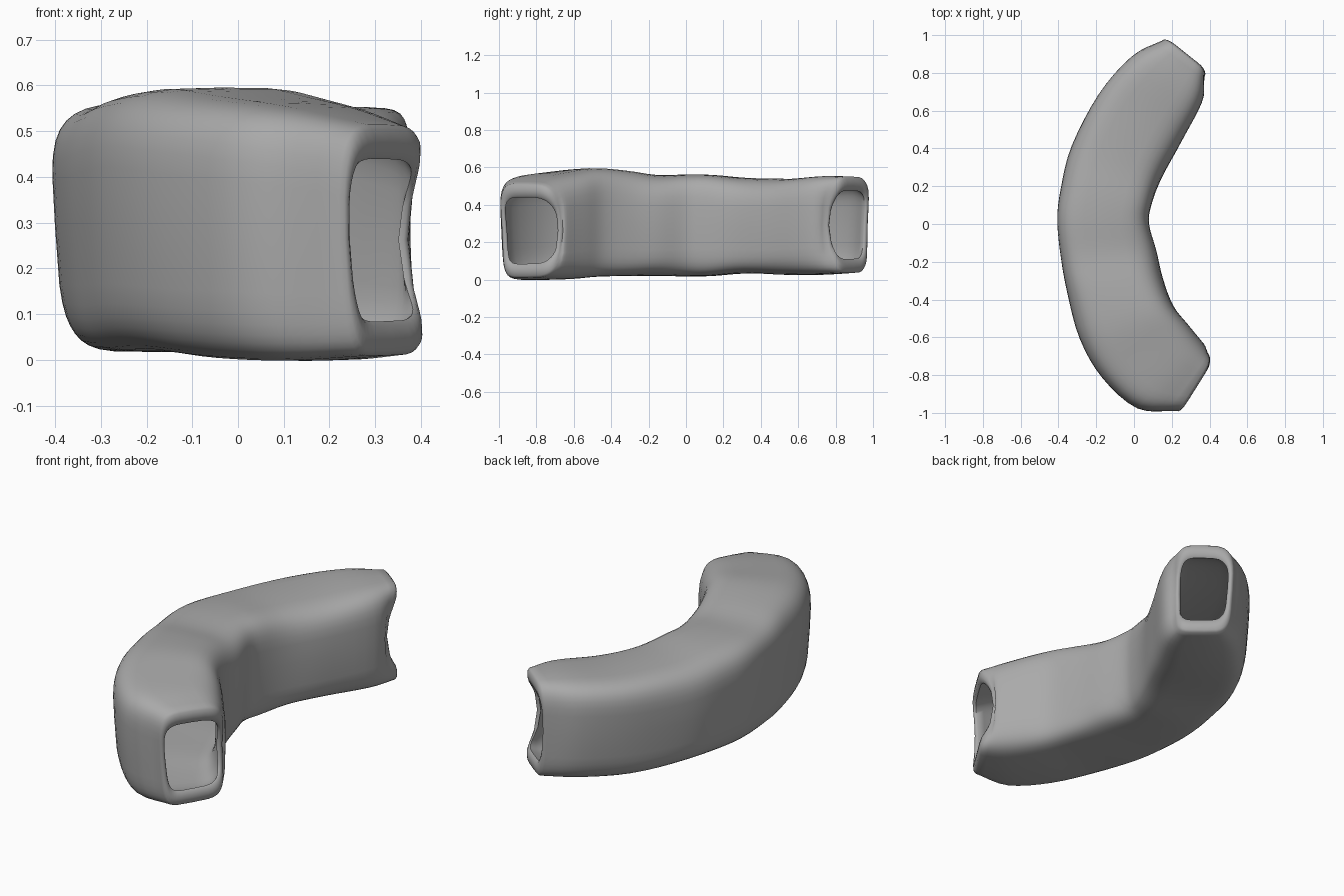
import bpy
import bmesh
from math import cos, sin, pi, copysign
from mathutils import Vector

default_cube = bpy.data.objects.get("Cube")
if default_cube:
    bpy.data.objects.remove(default_cube, do_unlink=True)

SIDES = 40         # points around the tube
STEPS = 4          # rings between two stations
SIDE_WALL = 0.03   # thickness of the upright walls
FLAT_WALL = 0.035  # thickness of the roof and floor
RIM = 0.04         # extra roof and floor thickness at the open ends
LEAN = 0.03        # how far the outer wall tucks in at the floor

# Stations from back to front: outer x, y, inner x, y, bottom z, top z
stations = [
    (0.15, 0.985, 0.395, 0.79, 0.035, 0.55),
    (-0.02, 0.89, 0.36, 0.64, 0.03, 0.555),
    (-0.2, 0.69, 0.25, 0.44, 0.025, 0.54),
    (-0.34, 0.42, 0.15, 0.25, 0.03, 0.54),
    (-0.395, 0.19, 0.095, 0.1, 0.02, 0.56),
    (-0.415, 0.02, 0.08, 0.0, 0.02, 0.565),
    (-0.4, -0.18, 0.115, -0.14, 0.02, 0.56),
    (-0.365, -0.37, 0.15, -0.28, 0.015, 0.58),
    (-0.295, -0.61, 0.21, -0.43, 0.015, 0.595),
    (-0.175, -0.82, 0.285, -0.53, 0.005, 0.58),
    (0.01, -0.985, 0.355, -0.62, 0.0, 0.555),
    (0.225, -1.005, 0.42, -0.695, 0.01, 0.515),
]


def smooth_path(points):
    """Spline through the stations."""
    pts = [Vector(p) for p in points]
    padded = [2 * pts[0] - pts[1]] + pts + [2 * pts[-1] - pts[-2]]
    path = []
    for a, b, c, d in zip(padded, padded[1:], padded[2:], padded[3:]):
        for k in range(STEPS):
            t = k / STEPS
            path.append(b + (c - a) * (t / 2)
                        + (2 * a - 5 * b + 4 * c - d) * (t * t / 2)
                        + (3 * b - a - 3 * c + d) * (t ** 3 / 2))
    return path + [pts[-1]]


def rounded(value, power):
    """Turn a circle coordinate into a rounded-box coordinate."""
    return copysign(abs(value) ** power, value)


path = smooth_path(stations)
last = len(path) - 1


def ring(index, depth=0.0, push=0.0):
    """One cross-section: depth 0 is the outer skin and 1 the inner skin;
    push moves it along the tube."""
    station = path[index]
    back = max(0, 1 - index / STEPS) ** 2            # closeness to each open end
    front = max(0, 1 - (last - index) / STEPS) ** 2
    outer = Vector((station[0], station[1], 0))
    inner = Vector((station[2], station[3], 0))
    across = (outer - inner).normalized()
    along = Vector((across.y, -across.x, 0))   # towards the back
    half_w = (outer - inner).length / 2 - depth * SIDE_WALL
    half_h = (station[5] - station[4]) / 2 - depth * (FLAT_WALL + RIM * (back + front))
    centre = (outer + inner) / 2
    centre.z = (station[4] + station[5]) / 2
    result = []
    for i in range(SIDES):
        angle = 2 * pi * i / SIDES
        power = 0.5 if sin(angle) > 0 else 0.4       # squarer at the floor
        u, v = rounded(cos(angle), power), rounded(sin(angle), power)
        # gentle dents and lumps of a hand-formed surface
        lump = 0.003 * sin(9 * centre.y + 3 * angle)
        tuck = LEAN * max(u, 0) * (1 - v) / 2
        # upright walls dip in at the open ends, the inner wall most
        recess = (back - front) * (0.015 if u > 0 else 0.065) * u * u * (1 - v * v)
        result.append(centre + across * (u * (half_w + lump) - tuck)
                      + Vector((0, 0, v * (half_h + lump)))
                      + along * (push - recess))
    return result


def lip(index, sign):
    """Rounded rim joining the two skins."""
    return [ring(index, (1 - cos(a)) / 2, sign * 0.015 * sin(a))
            for a in (pi / 4, pi / 2, 3 * pi / 4)]


# Loop of rings: outside, front lip, inside, back lip
outside = [ring(i) for i in range(last + 1)]
inside = [ring(i, 1) for i in range(last + 1)]
rings = outside + lip(last, -1) + inside[::-1] + lip(0, 1)[::-1]

bm = bmesh.new()
loops = [[bm.verts.new(p) for p in r] for r in rings]
for first, second in zip(loops, loops[1:] + loops[:1]):
    for i in range(SIDES):
        j = (i + 1) % SIDES
        bm.faces.new((first[i], first[j], second[j], second[i]))
bmesh.ops.recalc_face_normals(bm, faces=bm.faces)
mesh = bpy.data.meshes.new("curved_tube")
bm.to_mesh(mesh)
bm.free()
tube = bpy.data.objects.new("curved_tube", mesh)
bpy.context.collection.objects.link(tube)

# Plain grey clay
grey = bpy.data.materials.new("clay_grey")
grey.use_nodes = True
colour = (0.4, 0.4, 0.4, 1)
grey.diffuse_color = colour
grey.node_tree.nodes["Principled BSDF"].inputs["Base Color"].default_value = colour
mesh.materials.append(grey)

bpy.context.view_layer.objects.active = tube
tube.select_set(True)
bpy.ops.object.shade_smooth_by_angle(angle=pi / 3)
